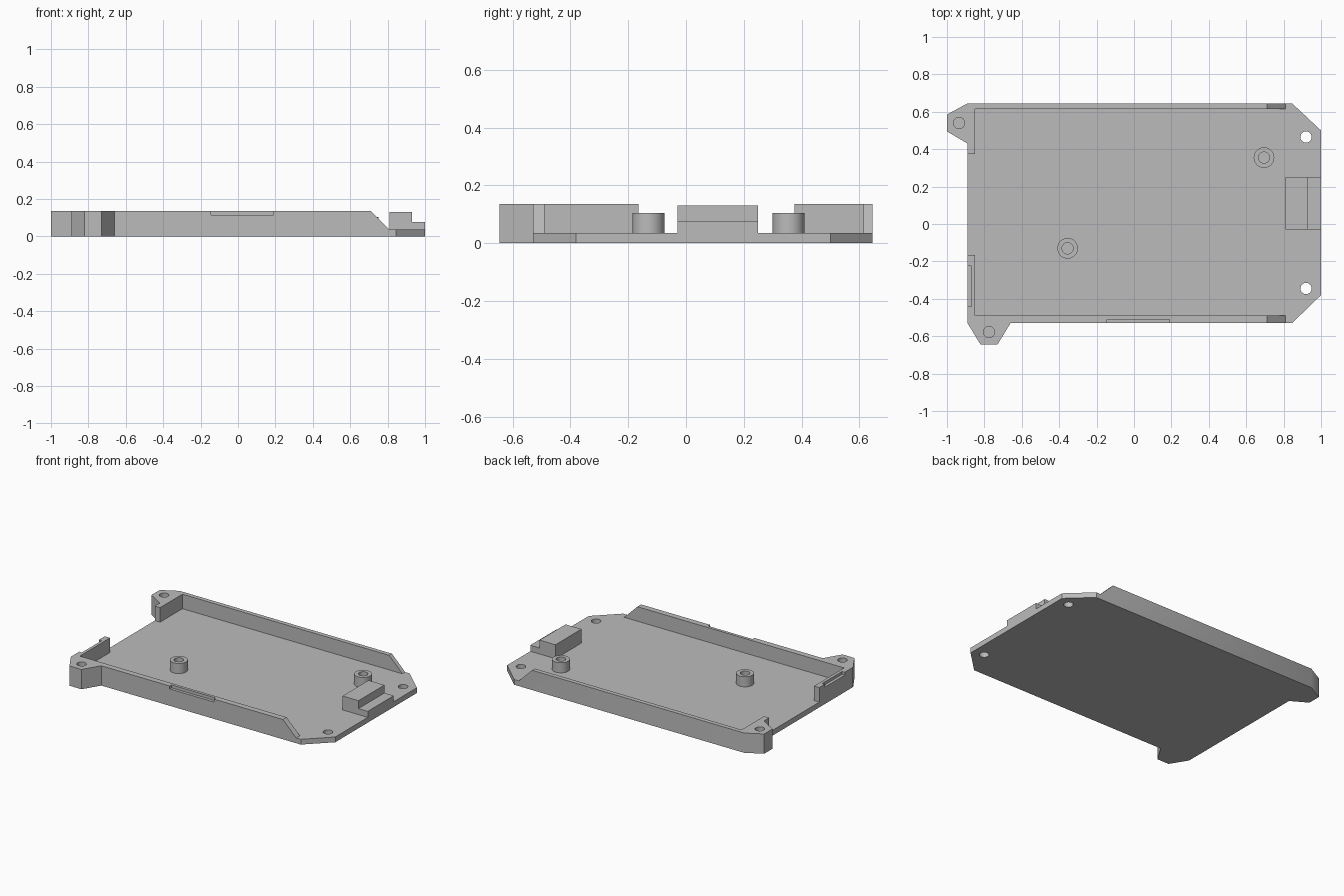
import bpy
import bmesh
from math import radians

if "Cube" in bpy.data.objects:
    bpy.data.objects.remove(bpy.data.objects["Cube"], do_unlink=True)

FLOOR, TOP = 0.036, 0.135

grey = bpy.data.materials.new("plain_grey")
grey.use_nodes = True
grey.diffuse_color = (0.5, 0.5, 0.5, 1)
grey.node_tree.nodes["Principled BSDF"].inputs["Base Color"].default_value = (0.5, 0.5, 0.5, 1)


def add_object(name, bm):
    bmesh.ops.recalc_face_normals(bm, faces=bm.faces)
    mesh = bpy.data.meshes.new(name)
    bm.to_mesh(mesh)
    bm.free()
    obj = bpy.data.objects.new(name, mesh)
    bpy.context.collection.objects.link(obj)
    mesh.materials.append(grey)
    return obj


def prism(name, outline, z0, z1, slope_from=None, slope_to=None):
    """Extrude a plan outline; optionally pull the top of the right end back."""
    bm = bmesh.new()
    face = bm.faces.new([bm.verts.new((x, y, z0)) for x, y in outline])
    out = bmesh.ops.extrude_face_region(bm, geom=[face])
    for v in out["geom"]:
        if isinstance(v, bmesh.types.BMVert):
            v.co.z = z1
            if slope_from is not None and v.co.x > slope_from - 0.01:
                v.co.x = slope_to
    return add_object(name, bm)


def box(name, x, y, z):
    return prism(name, [(x[0], y[0]), (x[1], y[0]), (x[1], y[1]), (x[0], y[1])], *z)


def cylinder(name, centre, radius, z0, z1):
    bm = bmesh.new()
    bmesh.ops.create_cone(bm, cap_ends=True, segments=48, radius1=radius,
                          radius2=radius, depth=z1 - z0)
    bmesh.ops.translate(bm, verts=bm.verts, vec=(*centre, (z0 + z1) / 2))
    return add_object(name, bm)


def finish(obj, cutters=()):
    """Cut holes and recesses, then shade round parts smooth."""
    bpy.ops.object.select_all(action="DESELECT")
    bpy.context.view_layer.objects.active = obj
    obj.select_set(True)
    for cutter in cutters:
        mod = obj.modifiers.new("cut", "BOOLEAN")
        mod.operation = "DIFFERENCE"
        mod.solver = "EXACT"
        mod.object = cutter
        bpy.ops.object.modifier_apply(modifier=mod.name)
        bpy.data.objects.remove(cutter, do_unlink=True)
    bpy.ops.object.shade_smooth_by_angle(angle=radians(30))


# Base plate with clipped corners, two ears and two through holes
plate = prism("base_plate", [
    (-0.89, 0.43), (-1, 0.495), (-1, 0.585), (-0.89, 0.645), (0.845, 0.645), (1, 0.5),
    (1, -0.38), (0.845, -0.53), (-0.66, -0.53), (-0.73, -0.645), (-0.82, -0.645),
    (-0.89, -0.53)], 0, FLOOR)
finish(plate, [cylinder("hole_cutter", (0.92, y), 0.03, -0.1, 0.1) for y in (0.465, -0.345)])

# Back wall with its ear and the short return along the right side
back = prism("back_wall", [
    (-0.85, 0.375), (-0.89, 0.375), (-0.89, 0.43), (-1, 0.495), (-1, 0.585), (-0.89, 0.645),
    (0.81, 0.645), (0.81, 0.615), (-0.85, 0.615)], FLOOR, TOP, 0.81, 0.71)
finish(back, [cylinder("hole_cutter", (-0.935, 0.54), 0.03, FLOOR - 0.01, 0.2)])

# Front wall with its ear, the side return and two latch recesses
front = prism("front_wall", [
    (-0.85, -0.165), (-0.89, -0.165), (-0.89, -0.53), (-0.82, -0.645), (-0.73, -0.645),
    (-0.66, -0.53), (0.81, -0.53), (0.81, -0.49), (-0.85, -0.49)], FLOOR, TOP, 0.81, 0.71)
finish(front, [
    cylinder("hole_cutter", (-0.775, -0.578), 0.03, FLOOR - 0.01, 0.2),
    box("front_recess_cutter", (-0.145, 0.19), (-0.6, -0.51), (0.115, 0.2)),
    box("side_recess_cutter", (-0.95, -0.87), (-0.44, -0.225), (0.115, 0.2))])

# Hollow standoffs
for side, centre in (("front", (-0.355, -0.13)), ("back", (0.695, 0.355))):
    post = cylinder(side + "_standoff", centre, 0.055, FLOOR, 0.105)
    finish(post, [cylinder("bore_cutter", centre, 0.03, FLOOR - 0.01, 0.2)])

# Stepped block on the left edge
block = box("stepped_block", (0.81, 1), (-0.03, 0.25), (FLOOR, 0.131))
finish(block, [box("step_cutter", (0.93, 1.1), (-0.1, 0.3), (0.077, 0.2))])
